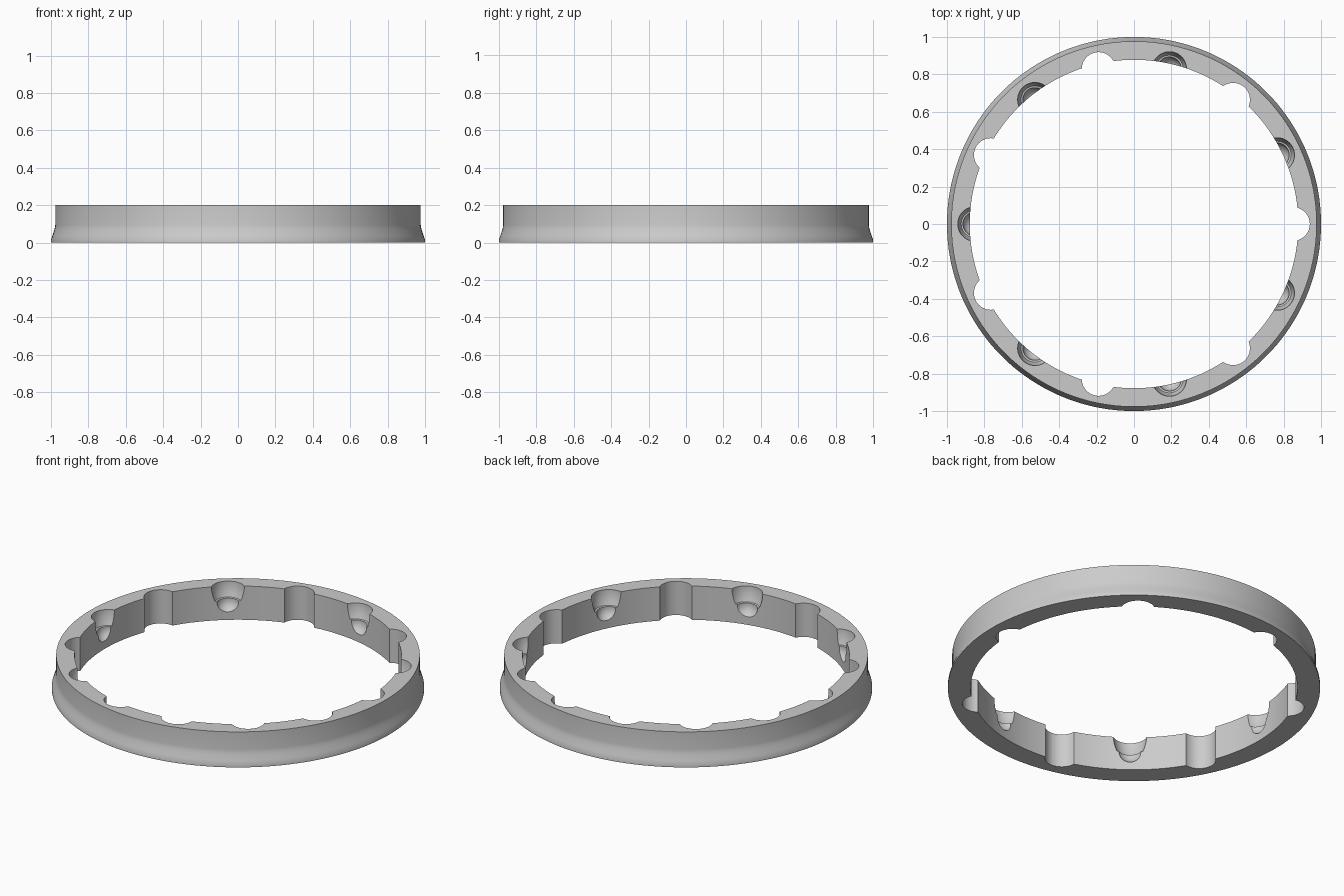
import bpy, bmesh, math
from mathutils import Matrix, Vector

if "Cube" in bpy.data.objects:
    bpy.data.objects.remove(bpy.data.objects["Cube"], do_unlink=True)

COUNT = 7            # slots, with one pocket between each pair
HEIGHT = 0.2
INNER = 0.878
CUT_RADIUS = 0.85    # distance of the cut axes from the centre

grey = bpy.data.materials.new("plain_grey")
grey.use_nodes = True
grey.diffuse_color = (0.6, 0.6, 0.6, 1)
grey.node_tree.nodes["Principled BSDF"].inputs["Base Color"].default_value = (0.6, 0.6, 0.6, 1)


def lathe(bm, profile, steps, offset=Matrix.Identity(4), closed=False):
    """Revolve (radius, z) points round z; an open profile gets flat caps."""
    rings = []
    for i in range(steps):
        a = math.tau * i / steps
        rings.append([bm.verts.new(offset @ Vector((r * math.cos(a), r * math.sin(a), z)))
                      for r, z in profile])
    n = len(profile)
    for i in range(steps):
        a, b = rings[i], rings[(i + 1) % steps]
        for j in range(n if closed else n - 1):
            k = (j + 1) % n
            bm.faces.new((a[j], b[j], b[k], a[k]))
    if not closed:
        bm.faces.new([ring[0] for ring in rings])
        bm.faces.new([ring[-1] for ring in rings])


def make_object(name, bm):
    bmesh.ops.recalc_face_normals(bm, faces=bm.faces)
    mesh = bpy.data.meshes.new(name)
    bm.to_mesh(mesh)
    bm.free()
    mesh.materials.append(grey)
    obj = bpy.data.objects.new(name, mesh)
    bpy.context.collection.objects.link(obj)
    return obj


# Ring with a flared foot
bm = bmesh.new()
lathe(bm, [(INNER, 0), (1, 0), (1, 0.015), (0.993, 0.035), (0.984, 0.062),
           (0.979, 0.08), (0.977, 0.095), (0.977, HEIGHT), (INNER, HEIGHT)], 180, closed=True)
ring = make_object("ring", bm)

# Through slots and stepped, round-bottomed pockets
slot = [(0.09, -0.1), (0.09, 0.3)]
ball = [(0.064 * math.sin(math.radians(d)), 0.105 - 0.064 * math.cos(math.radians(d)))
        for d in range(10, 91, 10)]
pocket = ball + [(0.064, 0.112), (0.074, 0.114), (0.082, 0.135), (0.088, 0.16),
                 (0.092, 0.185), (0.093, 0.3)]
bm = bmesh.new()
for i in range(COUNT * 2):
    place = (Matrix.Rotation(math.pi * i / COUNT, 4, "Z")
             @ Matrix.Translation((CUT_RADIUS, 0, 0)))
    lathe(bm, pocket if i % 2 else slot, 40, place)
cutter = make_object("slot_cutter", bm)
cutter.hide_render = True

cut = ring.modifiers.new("slots", "BOOLEAN")
cut.operation = "DIFFERENCE"
cut.solver = "EXACT"
cut.object = cutter

bpy.ops.object.select_all(action="DESELECT")
ring.select_set(True)
bpy.context.view_layer.objects.active = ring
bpy.ops.object.modifier_apply(modifier=cut.name)
bpy.data.objects.remove(cutter, do_unlink=True)
bpy.ops.object.shade_smooth_by_angle(angle=math.radians(30))
